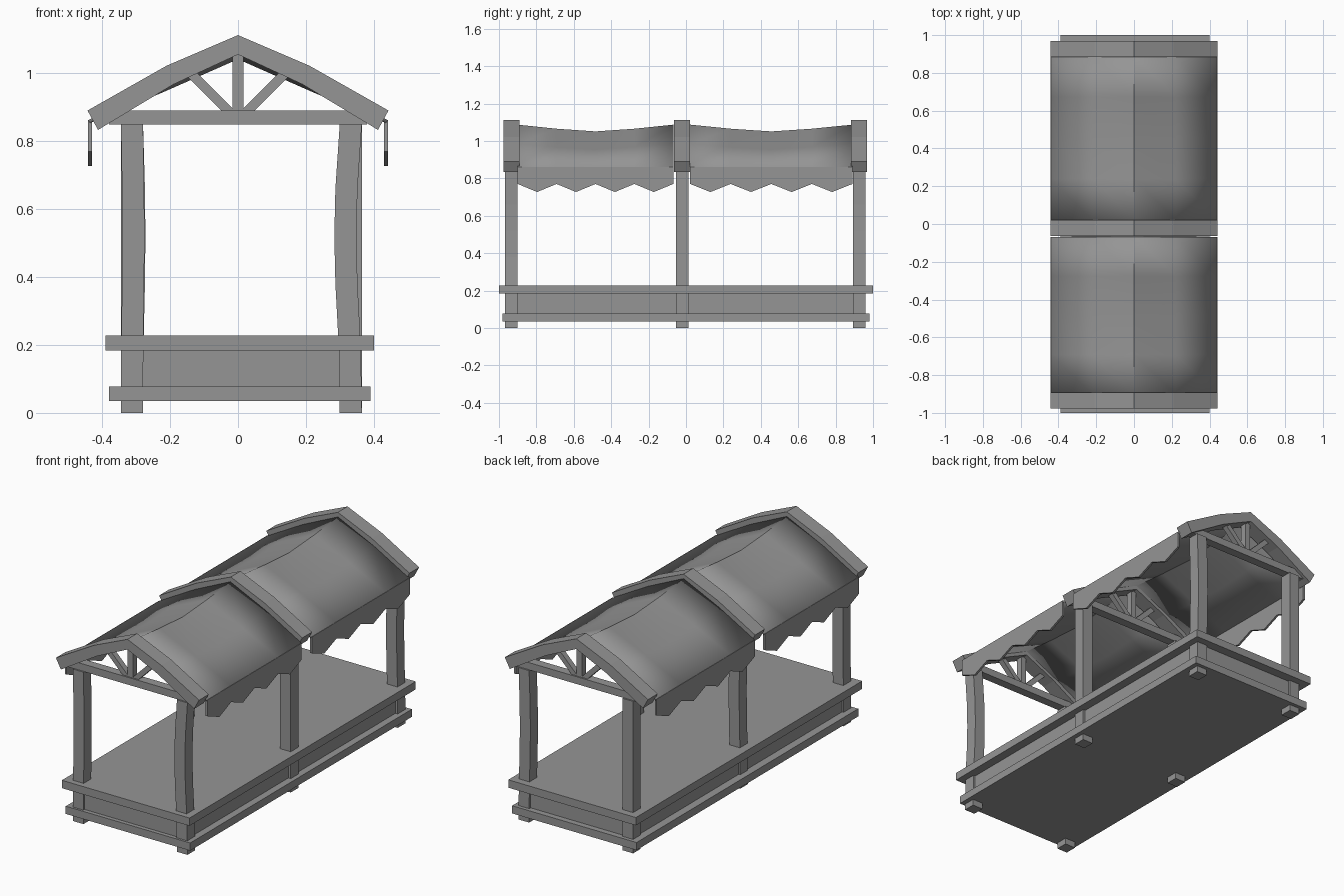
import bpy, bmesh
from math import hypot

cube = bpy.data.objects.get("Cube")
if cube:
    bpy.data.objects.remove(cube, do_unlink=True)

mat = bpy.data.materials.new("weathered grey")
mat.use_nodes = True
GREY = (0.3, 0.3, 0.3, 1)
mat.diffuse_color = GREY
mat.node_tree.nodes["Principled BSDF"].inputs["Base Color"].default_value = GREY


def finish(bm, name):
    bmesh.ops.recalc_face_normals(bm, faces=bm.faces)
    mesh = bpy.data.meshes.new(name)
    bm.to_mesh(mesh)
    bm.free()
    mesh.materials.append(mat)
    obj = bpy.data.objects.new(name, mesh)
    bpy.context.collection.objects.link(obj)
    return obj


def box(name, x0, x1, y0, y1, z0, z1):
    bm = bmesh.new()
    bmesh.ops.create_cube(bm, size=1)
    for v in bm.verts:
        v.co = ((x0, x1)[v.co.x > 0], (y0, y1)[v.co.y > 0], (z0, z1)[v.co.z > 0])
    return finish(bm, name)


def extrude(name, points, offset):
    """Prism from a closed outline of 3D points."""
    bm = bmesh.new()
    face = bm.faces.new([bm.verts.new(p) for p in points])
    out = bmesh.ops.extrude_face_region(bm, geom=[face])["geom"]
    bmesh.ops.translate(bm, vec=offset,
                        verts=[g for g in out if isinstance(g, bmesh.types.BMVert)])
    return finish(bm, name)


def post(name, x, y, bend):
    """Square post whose middle bows sideways by bend."""
    bm = bmesh.new()
    rings = []
    for z, k in ((0, 0), (0.2, 0.2), (0.38, 0.8), (0.52, 1), (0.66, 0.8), (0.85, 0)):
        cx = x + bend * k
        rings.append([bm.verts.new((cx + sx * 0.0325, y + sy * 0.0335, z))
                      for sx, sy in ((-1, -1), (1, -1), (1, 1), (-1, 1))])
    for a, b in zip(rings, rings[1:]):
        for i in range(4):
            j = (i + 1) % 4
            bm.faces.new((a[i], a[j], b[j], b[i]))
    bm.faces.new(rings[0])
    bm.faces.new(rings[-1])
    finish(bm, name)


# Platform
box("lower_base", -0.38, 0.39, -0.98, 0.98, 0.035, 0.078)
box("base_wall", -0.335, 0.35, -0.957, 0.947, 0.07, 0.19)
box("deck", -0.39, 0.40, -1, 1, 0.184, 0.228)

# Posts and roof frames
frames = {"front": (-0.934, -0.016, 0.004), "middle": (-0.021, 0, 0.007),
          "back": (0.926, -0.008, 0)}
for place, (y, bend_left, bend_right) in frames.items():
    post(place + "_left_post", 0.332, y, bend_left)
    post(place + "_right_post", -0.312, y, bend_right)

    # Arched pair of rafters
    top = [(0.443, 0.89), (0.21, 1.022), (0, 1.112)]
    low = [(0, 1.055), (0.19, 0.967), (0.412, 0.833)]
    outline = top + [(-x, z) for x, z in reversed(top[:2])]
    outline += [(-x, z) for x, z in reversed(low[1:])] + low
    extrude(place + "_rafters", [(x, y - 0.043, z) for x, z in outline], (0, 0.086, 0))

    # Tie beam, king post and braces
    box(place + "_tie_beam", -0.38, 0.38, y - 0.025, y + 0.025, 0.849, 0.89)
    box(place + "_king_post", -0.016, 0.016, y - 0.018, y + 0.018, 0.88, 1.07)
    for side, s in (("left", 1), ("right", -1)):
        ax, az, bx, bz = 0.02, 0.88, 0.14, 1.0
        length = hypot(bx - ax, bz - az)
        nx, nz = -(bz - az) / length * 0.014, (bx - ax) / length * 0.014
        quad = [(ax + nx, az + nz), (ax - nx, az - nz),
                (bx - nx, bz - nz), (bx + nx, bz + nz)]
        extrude(f"{place}_{side}_brace", [(s * x, y - 0.016, z) for x, z in quad],
                (0, 0.032, 0))

# Sagging cloth roofs with zigzag valances
TEETH = 4
for place, y0, y1 in (("front", -0.9, -0.068), ("back", 0.022, 0.89)):
    bm = bmesh.new()
    rows = []
    for i, sag in enumerate((0, 0.6, 1, 0.6, 0)):
        y = y0 + (y1 - y0) * i / 4
        half = [(0.44, 0.862), (0.22, 0.985 - 0.03 * sag), (0, 1.087 - 0.036 * sag)]
        section = half + [(-x, z) for x, z in reversed(half[:2])]
        rows.append([bm.verts.new((x, y, z)) for x, z in section])
    for a, b in zip(rows, rows[1:]):
        for j in range(4):
            bm.faces.new((a[j], a[j + 1], b[j + 1], b[j]))
    roof = finish(bm, place + "_cloth_roof")
    if sum(p.normal.z for p in roof.data.polygons) < 0:
        roof.data.flip_normals()
    thick = roof.modifiers.new("thickness", "SOLIDIFY")
    thick.thickness = 0.01
    thick.offset = -1
    bpy.ops.object.select_all(action="DESELECT")
    roof.select_set(True)
    bpy.context.view_layer.objects.active = roof
    bpy.ops.object.shade_smooth_by_angle(angle=0.5)

    for side, s in (("left", 1), ("right", -1)):
        zigzag = [(s * 0.43, y0 + (y1 - y0) * k / (2 * TEETH), 0.727 if k % 2 else 0.77)
                  for k in range(2 * TEETH + 1)]
        edge = [(s * 0.43, y1, 0.862), (s * 0.43, y0, 0.862)]
        extrude(f"{place}_{side}_valance", zigzag + edge, (s * 0.012, 0, 0))
